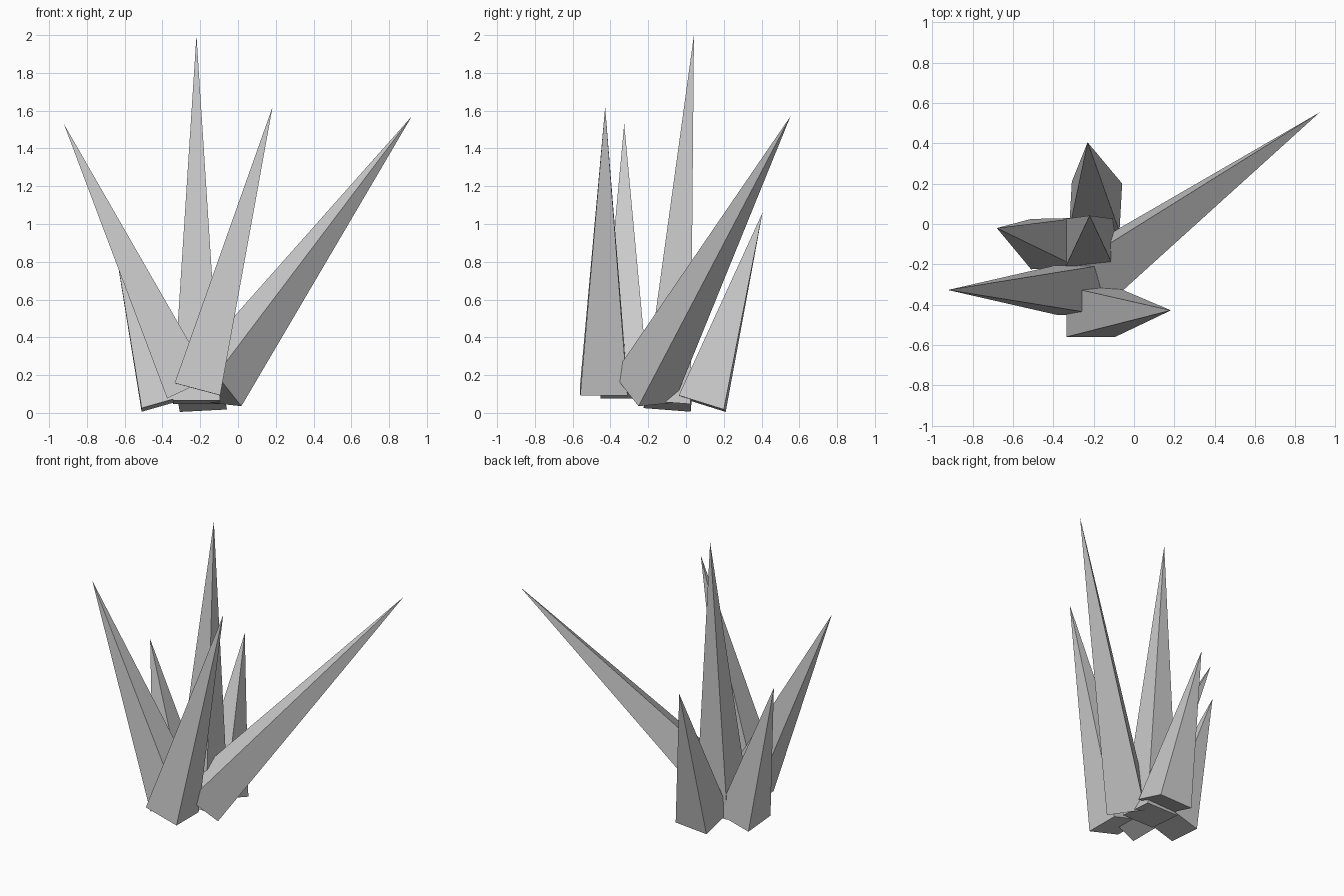
import bpy, bmesh, math
from mathutils import Vector, Matrix

if "Cube" in bpy.data.objects:
    bpy.data.objects.remove(bpy.data.objects["Cube"])

BASE = 0.25  # side of every square base


def spike(name, base, tip, side):
    """Square pyramid from base centre to tip; 'side' sets the roll of the base edges."""
    base, tip = Vector(base), Vector(tip)
    axis = tip - base
    height = axis.length
    w = axis.normalized()
    u = Vector(side)
    u = (u - w * u.dot(w)).normalized()
    v = w.cross(u)
    frame = Matrix((u, v, w)).transposed().to_4x4()
    bm = bmesh.new()
    bmesh.ops.create_cone(
        bm, cap_ends=True, segments=4, radius1=BASE / math.sqrt(2), radius2=0, depth=height,
        matrix=Matrix.Translation((0, 0, height / 2)) @ Matrix.Rotation(math.pi / 4, 4, 'Z'))
    bmesh.ops.remove_doubles(bm, verts=bm.verts[:], dist=1e-4)
    bmesh.ops.recalc_face_normals(bm, faces=bm.faces[:])
    mesh = bpy.data.meshes.new(name)
    bm.to_mesh(mesh)
    bm.free()
    ob = bpy.data.objects.new(name, mesh)
    ob.matrix_world = Matrix.Translation(base) @ frame
    bpy.context.collection.objects.link(ob)


# Cluster of leaning spikes
spike("centre_spike", (-0.22, -0.10, 0.056), (-0.22, 0.042, 2.0), (1, 0, 0))
spike("front_spike", (-0.215, -0.435, 0.125), (0.183, -0.428, 1.62), (0, 1, 0))
spike("front_left_spike", (-0.262, -0.327, 0.13), (-0.922, -0.327, 1.53), (0, 1, 0))
spike("left_spike", (-0.39, -0.097, 0.05), (-0.68, -0.02, 1.06), (0, 1, -0.08))
spike("back_spike", (-0.19, 0.086, 0.049), (-0.23, 0.405, 1.06), (1, -0.04, 0.05))
spike("right_spike", (-0.13, -0.223, 0.128), (0.92, 0.553, 1.57), (0.138, 0.135, -0.155))
